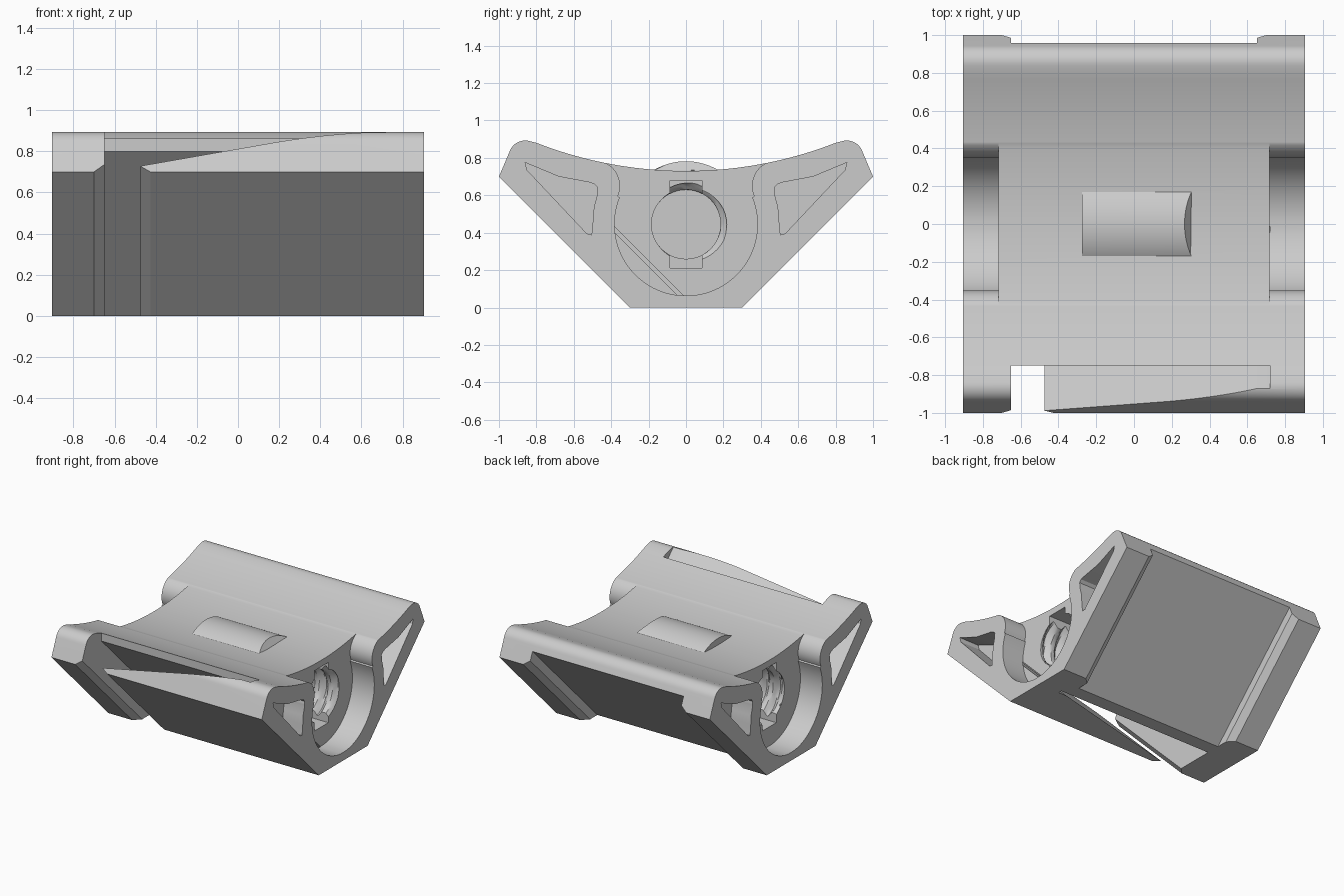
import bpy, bmesh, math

if "Cube" in bpy.data.objects:
    bpy.data.objects.remove(bpy.data.objects["Cube"], do_unlink=True)

HALF = 0.905      # half length along x
AXIS_Z = 0.445    # height of the bore axis

grey = bpy.data.materials.new("plain grey")
grey.use_nodes = True
grey.diffuse_color = (0.6, 0.6, 0.6, 1)
grey.node_tree.nodes["Principled BSDF"].inputs["Base Color"].default_value = (0.6, 0.6, 0.6, 1)


def loft(name, rings):
    """Closed solid through rings of equal point count, capped at both ends."""
    bm = bmesh.new()
    rows = [[bm.verts.new(p) for p in ring] for ring in rings]
    n = len(rows[0])
    for a, b in zip(rows, rows[1:]):
        for i in range(n):
            j = (i + 1) % n
            bm.faces.new((a[i], a[j], b[j], b[i]))
    bm.faces.new(rows[0])
    bm.faces.new(rows[-1])
    bmesh.ops.recalc_face_normals(bm, faces=bm.faces)
    mesh = bpy.data.meshes.new(name)
    bm.to_mesh(mesh)
    bm.free()
    mesh.materials.append(grey)
    obj = bpy.data.objects.new(name, mesh)
    bpy.context.collection.objects.link(obj)
    return obj


def prism_x(name, outline, x0, x1):
    return loft(name, [[(x, y, z) for y, z in outline] for x in (x0, x1)])


def slanted_prism(name, outline, side):
    """Outline in (x, offset), swept along the 45 degree flank on one side."""
    return loft(name, [[(x, side * (s + z), z) for x, s in outline] for z in (-0.1, 1.3)])


def arc(cy, cz, r, a0, a1, n):
    angles = [math.radians(a0 + (a1 - a0) * i / n) for i in range(n + 1)]
    return [(cy + r * math.cos(a), cz + r * math.sin(a)) for a in angles]


def mirrored(right):
    """Add the mirror image of a right half outline listed bottom to top."""
    return right + [(-y, z) for y, z in reversed(right)]


def combine(target, tool, operation="DIFFERENCE"):
    mod = target.modifiers.new("combine", "BOOLEAN")
    mod.operation = operation
    mod.solver = "EXACT"
    mod.object = tool
    bpy.context.view_layer.objects.active = target
    bpy.ops.object.modifier_apply(modifier=mod.name)
    bpy.data.objects.remove(tool, do_unlink=True)


# Body: winged saddle section
saddle_r, saddle_low = 2.2, 0.73
half = [(0.3, 0), (1, 0.7)]
half += arc(0.86, 0.805, 0.088, 20, 106, 10)
for i in range(24):
    y = 0.8 * (1 - i / 24)
    half.append((y, saddle_low + saddle_r - math.sqrt(saddle_r ** 2 - y * y)))
body = prism_x("saddle_body", mirrored(half), -HALF, HALF)

# Shallow dome on the saddle with one slanted end
dome_arc = arc(0, AXIS_Z, 0.337, 0, 180, 48)
dome = loft("dome", [
    [(-0.275, y, z) for y, z in dome_arc],
    [(0.305 - 0.8 * max(0, z - 0.735), y, z) for y, z in dome_arc]])
combine(body, dome, "UNION")

# Recessed back flank between two chamfered ribs
back = [(0.65, 0.16), (0.65, 0.25), (0.7, 0.3), (1.0, 0.6)]
combine(body, slanted_prism("back_cutter", mirrored(back), 1))

# Front slot that frees a tapered spring arm
slot = [(0.72, -0.05), (0.72, -0.02), (0.645, -0.02), (-0.475, 0.26),
        (-0.42, 0.305), (-0.42, 0.6), (-1.0, 0.6), (-0.7, 0.3), (-0.65, 0.25), (-0.65, -0.05)]
combine(body, slanted_prism("slot_cutter", slot, -1))
lip = [(-0.75, 0.79), (-0.75, 1.1), (-1.06, 1.1)]
combine(body, prism_x("lip_cutter", lip, -0.65, 0.72))

# Outlines of the end features
seat = arc(0, AXIS_Z, 0.382, -90, 22, 28)[1:]
seat += arc(0.49, 0.65, 0.137, 204, 108, 14) + [(0.448, 1.2)]
pocket = [(0.86, 0.775), (0.85, 0.735), (0.53, 0.395), (0.505, 0.388), (0.503, 0.45),
          (0.515, 0.53), (0.528, 0.575)]
pocket[-1:] = [(0.52, 0.57), (0.477, 0.615), (0.472, 0.64), (0.49, 0.66), (0.52, 0.67),
               (0.68, 0.7)]
pocket[5] = (0.492, 0.54)
pocket[4] = (0.497, 0.47)
pocket[6] = (0.475, 0.6)
key = mirrored([(0.085, 0.212), (0.085, 0.68)])


def threaded_bore(x0, x1):
    """Bore whose radius follows a helical thread."""
    rings, rows, sides, pitch = [], 44, 48, 0.11
    for j in range(rows + 1):
        x = x0 + (x1 - x0) * j / rows
        ring = []
        for i in range(sides):
            phase = (abs(x) / pitch + i / sides) % 1
            r = 0.185 + 0.04 * max(0, 1 - abs(phase - 0.5) * 3)
            a = math.tau * i / sides
            ring.append((x, r * math.cos(a), AXIS_Z + r * math.sin(a)))
        rings.append(ring)
    return loft("bore_cutter", rings)


# Round seat, keyed threaded bore and wing pockets at both ends
for end in (-1, 1):
    combine(body, prism_x("seat_cutter", mirrored(seat), end * 0.717, end * 1.1))
    combine(body, threaded_bore(end * 0.2, end * 0.76))
    combine(body, prism_x("key_cutter", key, end * 0.25, end * 0.77))
    for side in (-1, 1):
        outline = [(side * y, z) for y, z in pocket]
        combine(body, prism_x("pocket_cutter", outline, end * 0.735, end * 1.1))

# Smooth curves, sharp edges
bpy.ops.object.select_all(action="DESELECT")
body.select_set(True)
bpy.context.view_layer.objects.active = body
bpy.ops.object.shade_smooth_by_angle(angle=math.radians(25))
